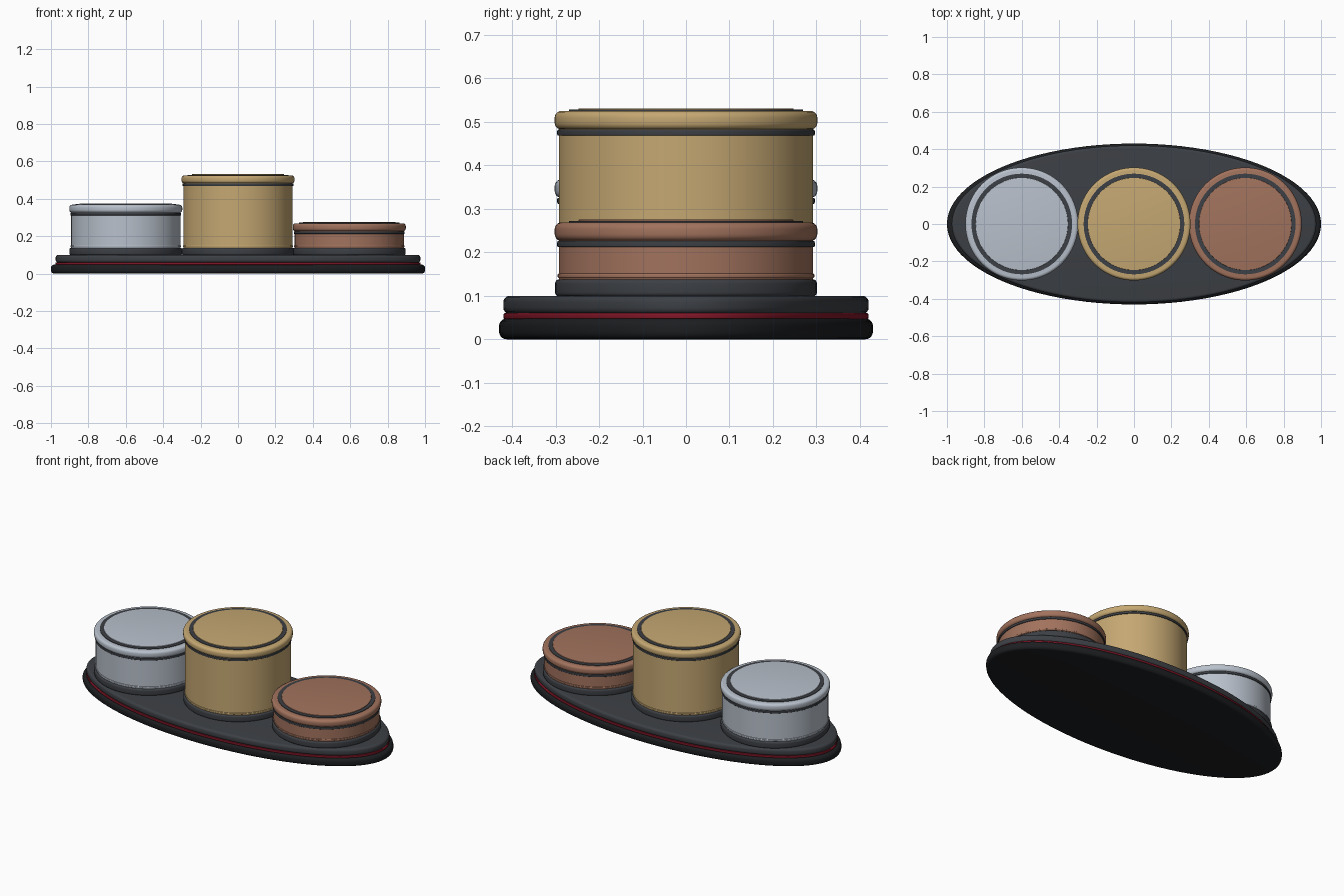
import bpy, bmesh
from math import cos, sin, pi, radians

if "Cube" in bpy.data.objects:
    bpy.data.objects.remove(bpy.data.objects["Cube"])

SEG = 96


def material(name, rgb):
    m = bpy.data.materials.new(name)
    m.diffuse_color = (*rgb, 1)
    m.use_nodes = True
    m.node_tree.nodes["Principled BSDF"].inputs["Base Color"].default_value = m.diffuse_color
    return m


GOLD = material("gold", (0.56, 0.39, 0.17))
SILVER = material("silver", (0.48, 0.53, 0.60))
BRONZE = material("bronze", (0.36, 0.17, 0.11))
DARK = material("charcoal", (0.045, 0.05, 0.058))
BLACK = material("black", (0.012, 0.013, 0.015))
RED = material("red", (0.22, 0.008, 0.02))


def stack(name, profile, mat, x=0, closed=False):
    """Elliptical solid from (x radius, y radius, z) rings."""
    bm = bmesh.new()
    rings = [[bm.verts.new((x + a * cos(2 * pi * i / SEG), b * sin(2 * pi * i / SEG), z))
              for i in range(SEG)] for a, b, z in profile]
    pairs = list(zip(rings, rings[1:]))
    if closed:
        pairs.append((rings[-1], rings[0]))
    else:
        bm.faces.new(rings[0][::-1])
        bm.faces.new(rings[-1])
    for lo, hi in pairs:
        for i in range(SEG):
            j = (i + 1) % SEG
            bm.faces.new((lo[i], lo[j], hi[j], hi[i]))
    bmesh.ops.recalc_face_normals(bm, faces=bm.faces)
    me = bpy.data.meshes.new(name)
    bm.to_mesh(me)
    bm.free()
    ob = bpy.data.objects.new(name, me)
    me.materials.append(mat)
    bpy.context.collection.objects.link(ob)
    bpy.ops.object.select_all(action='DESELECT')
    ob.select_set(True)
    bpy.context.view_layer.objects.active = ob
    bpy.ops.object.shade_smooth_by_angle(angle=radians(35))
    return ob


def disc(name, a, b, z0, z1, mat, r=0.0, x=0):
    """Disc with rims rounded by radius r."""
    if r == 0:
        return stack(name, [(a, b, z0), (a, b, z1)], mat, x)
    steps = [k * pi / 10 for k in range(6)]
    low = [(a - r + r * sin(t), b - r + r * sin(t), z0 + r - r * cos(t)) for t in steps]
    high = [(a - r + r * cos(t), b - r + r * cos(t), z1 - r + r * sin(t)) for t in steps]
    return stack(name, low + high, mat, x)


# Oval two-tier base with a red strip between the tiers
disc("base_lower", 1.0, 0.43, 0, 0.048, BLACK, 0.018)
disc("base_strip", 0.975, 0.42, 0.046, 0.06, RED, 0.004)
disc("base_upper", 0.975, 0.42, 0.058, 0.10, DARK, 0.015)

# Three round podium blocks
for name, x, top, mat in (("first", 0, 0.525, GOLD),
                          ("second", -0.6, 0.368, SILVER),
                          ("third", 0.595, 0.269, BRONZE)):
    def part(label, rad, z0, z1, m, r=0.0):
        disc(f"{name}_{label}", rad, rad, z0, z1, m, r, x)

    part("foot", 0.301, 0.098, 0.138, DARK, 0.01)
    part("body", 0.292, 0.13, top - 0.03, mat)
    part("foot_trim", 0.295, 0.141, 0.151, mat, 0.003)
    part("neck_band", 0.296, top - 0.057, top - 0.043, DARK, 0.003)
    part("cap", 0.302, top - 0.043, top, mat, 0.016)
    part("top_pad", 0.247, top - 0.005, top + 0.006, mat, 0.002)
    # Dark inlay ring around the standing pad
    stack(f"{name}_top_ring",
          [(r, r, z) for r, z in ((0.245, top - 0.004), (0.269, top - 0.004),
                                  (0.269, top + 0.003), (0.245, top + 0.003))],
          DARK, x, closed=True)
